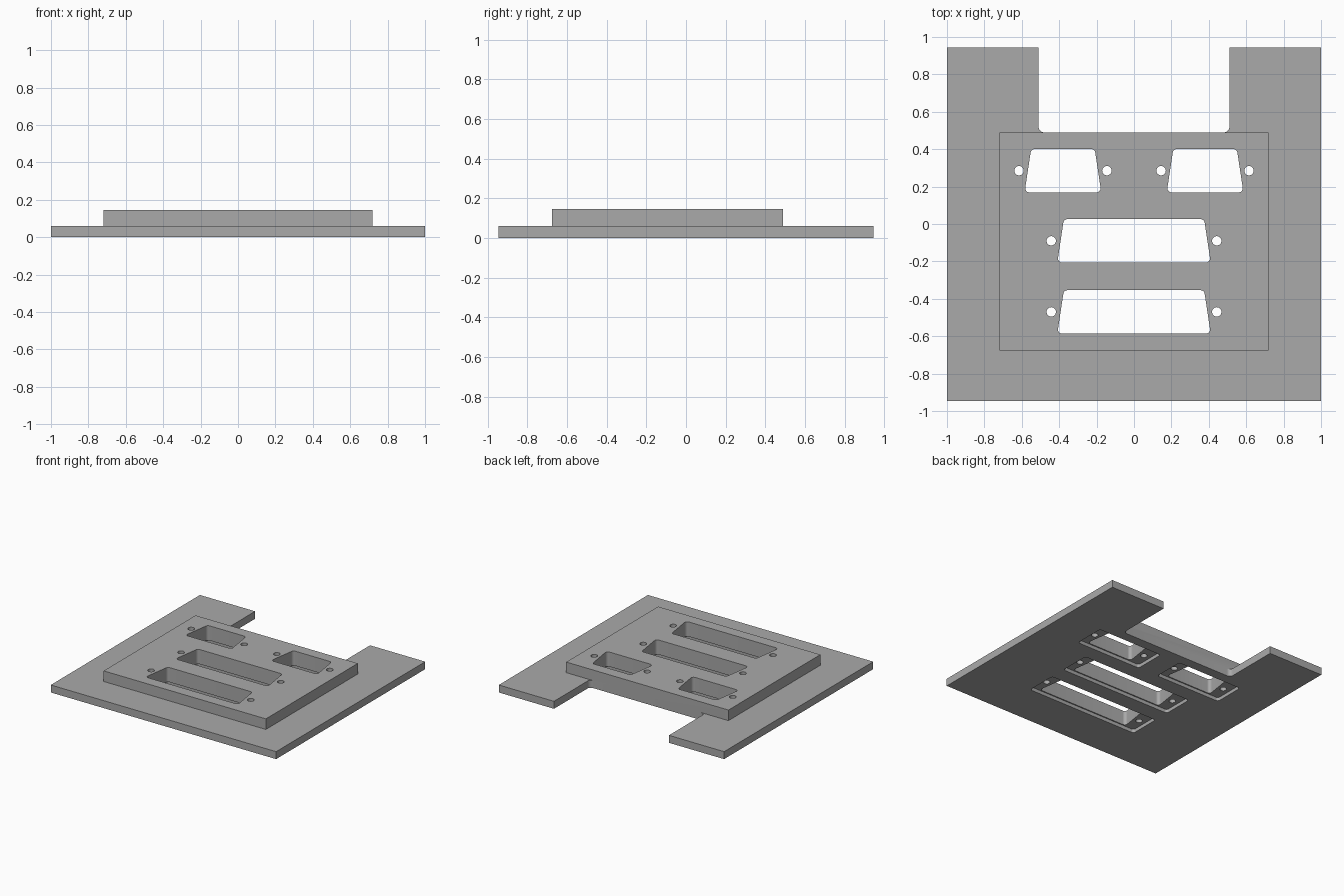
import bpy
import bmesh
import math
from mathutils import Vector

if "Cube" in bpy.data.objects:
    bpy.data.objects.remove(bpy.data.objects["Cube"], do_unlink=True)

grey = bpy.data.materials.new("plain grey")
grey.use_nodes = True
grey.diffuse_color = (0.4, 0.4, 0.4, 1)
grey.node_tree.nodes["Principled BSDF"].inputs["Base Color"].default_value = (0.4, 0.4, 0.4, 1)


def fillet(points, radii, steps=6):
    """Round each corner of an outline with its own radius."""
    out = []
    for i, p in enumerate(points):
        p, r = Vector(p), radii[i]
        if r == 0:
            out.append(p)
            continue
        a = (Vector(points[i - 1]) - p).normalized()
        b = (Vector(points[(i + 1) % len(points)]) - p).normalized()
        half = a.angle(b) / 2
        centre = p + (a + b).normalized() * (r / math.sin(half))
        start = (p + a * (r / math.tan(half)) - centre).normalized()
        end = (p + b * (r / math.tan(half)) - centre).normalized()
        for k in range(steps + 1):
            out.append(centre + start.lerp(end, k / steps).normalized() * r)
    return out


def prism(name, outline, z0, z1):
    """Close a flat outline into a solid from z0 to z1."""
    bm = bmesh.new()
    low = [bm.verts.new((p[0], p[1], z0)) for p in outline]
    high = [bm.verts.new((p[0], p[1], z1)) for p in outline]
    bm.faces.new(low[::-1])
    bm.faces.new(high)
    for i in range(len(low)):
        j = (i + 1) % len(low)
        bm.faces.new((low[i], low[j], high[j], high[i]))
    mesh = bpy.data.meshes.new(name)
    bm.to_mesh(mesh)
    bm.free()
    mesh.materials.append(grey)
    obj = bpy.data.objects.new(name, mesh)
    bpy.context.scene.collection.objects.link(obj)
    return obj


def rect(x, y, w, h):
    return [(x - w, y - h), (x + w, y - h), (x + w, y + h), (x - w, y + h)]


def combine(target, tool, operation):
    """Apply a boolean and remove the tool."""
    mod = target.modifiers.new("cut", "BOOLEAN")
    mod.object, mod.operation, mod.solver = tool, operation, "EXACT"
    bpy.context.view_layer.update()
    graph = bpy.context.evaluated_depsgraph_get()
    mesh = bpy.data.meshes.new_from_object(target.evaluated_get(graph))
    target.modifiers.clear()
    target.data = mesh
    bpy.data.objects.remove(tool, do_unlink=True)


# Base plate with a notch in the back edge
back, notch_x, notch_y = 0.945, 0.51, 0.49
outline = [(-1, -back), (1, -back), (1, back), (notch_x, back), (notch_x, notch_y),
           (-notch_x, notch_y), (-notch_x, back), (-1, back)]
panel = prism("connector_panel", fillet(outline, [0, 0, 0, 0, 0.03, 0.03, 0, 0]), 0, 0.06)

# Raised block
block = prism("raised_block", rect(0, (notch_y - 0.675) / 2, 0.72, (notch_y + 0.675) / 2), 0.045, 0.145)
combine(panel, block, "UNION")

# Connector openings: centre x, centre y, half width, screw offset, pocket half length
small, large = (0.205, 0.235, 0.29), (0.41, 0.4425, 0.495)
openings = [(-0.38, 0.285, *small), (0.38, 0.285, *small),
            (0, -0.09, *large), (0, -0.47, *large)]
for x, y, half, screw, pocket in openings:
    h = 0.116
    slot = [(x - half, y - h), (x + half, y - h), (x + half - 0.035, y + h), (x - half + 0.035, y + h)]
    combine(panel, prism("slot_cutter", fillet(slot, [0.022] * 4), -0.1, 0.3), "DIFFERENCE")
    # Shallow flange pocket underneath
    seat = fillet(rect(x, y, pocket, 0.125), [0.02] * 4)
    combine(panel, prism("pocket_cutter", seat, -0.1, 0.028), "DIFFERENCE")
    # Screw holes on both sides
    for side in (-1, 1):
        circle = [(x + side * screw + 0.025 * math.cos(a), y + 0.025 * math.sin(a))
                  for a in (math.tau * k / 24 for k in range(24))]
        combine(panel, prism("screw_cutter", circle, -0.1, 0.3), "DIFFERENCE")

# Smooth the rounded walls, keep the edges sharp
bpy.context.view_layer.objects.active = panel
panel.select_set(True)
bpy.ops.object.shade_smooth_by_angle(angle=math.radians(30))
